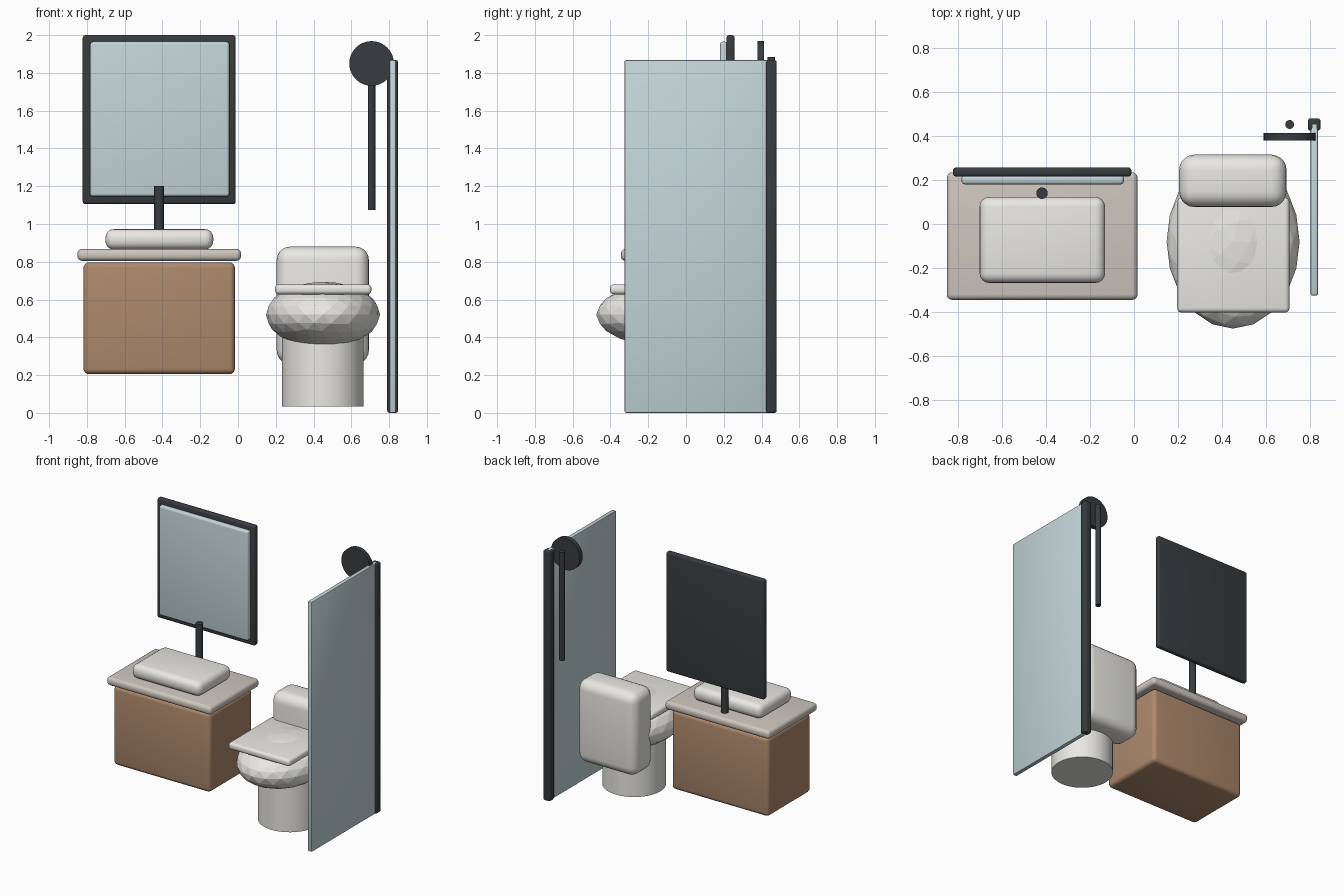
import bpy, math

if "Cube" in bpy.data.objects:
    bpy.data.objects.remove(bpy.data.objects["Cube"])


def material(name, rgb):
    m = bpy.data.materials.new(name)
    m.diffuse_color = (*rgb, 1)
    m.use_nodes = True
    m.node_tree.nodes["Principled BSDF"].inputs["Base Color"].default_value = m.diffuse_color
    return m


WOOD = material("wood", (0.42, 0.25, 0.15))
STONE = material("stone", (0.62, 0.57, 0.52))
CERAMIC = material("ceramic", (0.82, 0.81, 0.78))
BLACK = material("black_metal", (0.04, 0.045, 0.05))
GLASS = material("glass", (0.55, 0.67, 0.69))


def finish(o, name, mat):
    o.name = name
    o.data.materials.append(mat)
    return o


def box(name, mat, x, y, z, bevel, segments=4):
    """Rounded box from its x, y and z ranges."""
    ranges = (x, y, z)
    bpy.ops.mesh.primitive_cube_add(size=1, location=[(a + b) / 2 for a, b in ranges])
    o = finish(bpy.context.object, name, mat)
    o.scale = [b - a for a, b in ranges]
    bpy.ops.object.transform_apply(location=False, rotation=False, scale=True)
    mod = o.modifiers.new("rounding", 'BEVEL')
    mod.width, mod.segments = bevel, segments
    bpy.ops.object.modifier_apply(modifier=mod.name)
    bpy.ops.object.shade_smooth_by_angle(angle=math.radians(35))
    return o


def cylinder(name, mat, centre, radius, length, rot=(0, 0, 0), verts=32):
    bpy.ops.mesh.primitive_cylinder_add(vertices=verts, radius=radius, depth=length,
                                        location=centre, rotation=rot)
    o = finish(bpy.context.object, name, mat)
    bpy.ops.object.shade_smooth_by_angle(angle=math.radians(35))
    return o


# Vanity
box("vanity_cabinet", WOOD, (-0.818, -0.016), (-0.31, 0.20), (0.205, 0.797), 0.03)
box("countertop", STONE, (-0.85, 0.016), (-0.345, 0.235), (0.805, 0.868), 0.025)
box("basin", CERAMIC, (-0.702, -0.131), (-0.268, 0.123), (0.865, 0.973), 0.045)
cylinder("faucet", BLACK, (-0.418, 0.14, 1.03), 0.026, 0.34)

# Mirror
box("mirror_frame", BLACK, (-0.822, -0.012), (0.215, 0.257), (1.105, 2.0), 0.015)
box("mirror_glass", GLASS, (-0.783, -0.046), (0.18, 0.222), (1.146, 1.965), 0.015)

# Toilet
cylinder("toilet_base", CERAMIC, (0.449, -0.03, 0.235), 0.216, 0.40, verts=48)
bpy.ops.mesh.primitive_ico_sphere_add(subdivisions=3, radius=1, location=(0.45, -0.08, 0.52))
bowl = finish(bpy.context.object, "toilet_bowl", CERAMIC)
bowl.scale = (0.302, 0.395, 0.174)
bpy.ops.object.transform_apply(location=False, rotation=False, scale=True)
box("toilet_seat", CERAMIC, (0.196, 0.706), (-0.402, 0.12), (0.628, 0.68), 0.02)
box("toilet_tank", CERAMIC, (0.205, 0.693), (0.077, 0.315), (0.26, 0.88), 0.07, 5)

# Shower screen and fittings
box("shower_screen", GLASS, (0.802, 0.836), (-0.325, 0.46), (0.0, 1.868), 0.008, 2)
box("screen_post", BLACK, (0.79, 0.847), (0.424, 0.48), (0.0, 1.868), 0.012, 3)
cylinder("shower_head", BLACK, (0.707, 0.396, 1.85), 0.118, 0.035, (math.pi / 2, 0, 0), 48)
cylinder("shower_rail", BLACK, (0.707, 0.452, 1.48), 0.02, 0.81)
